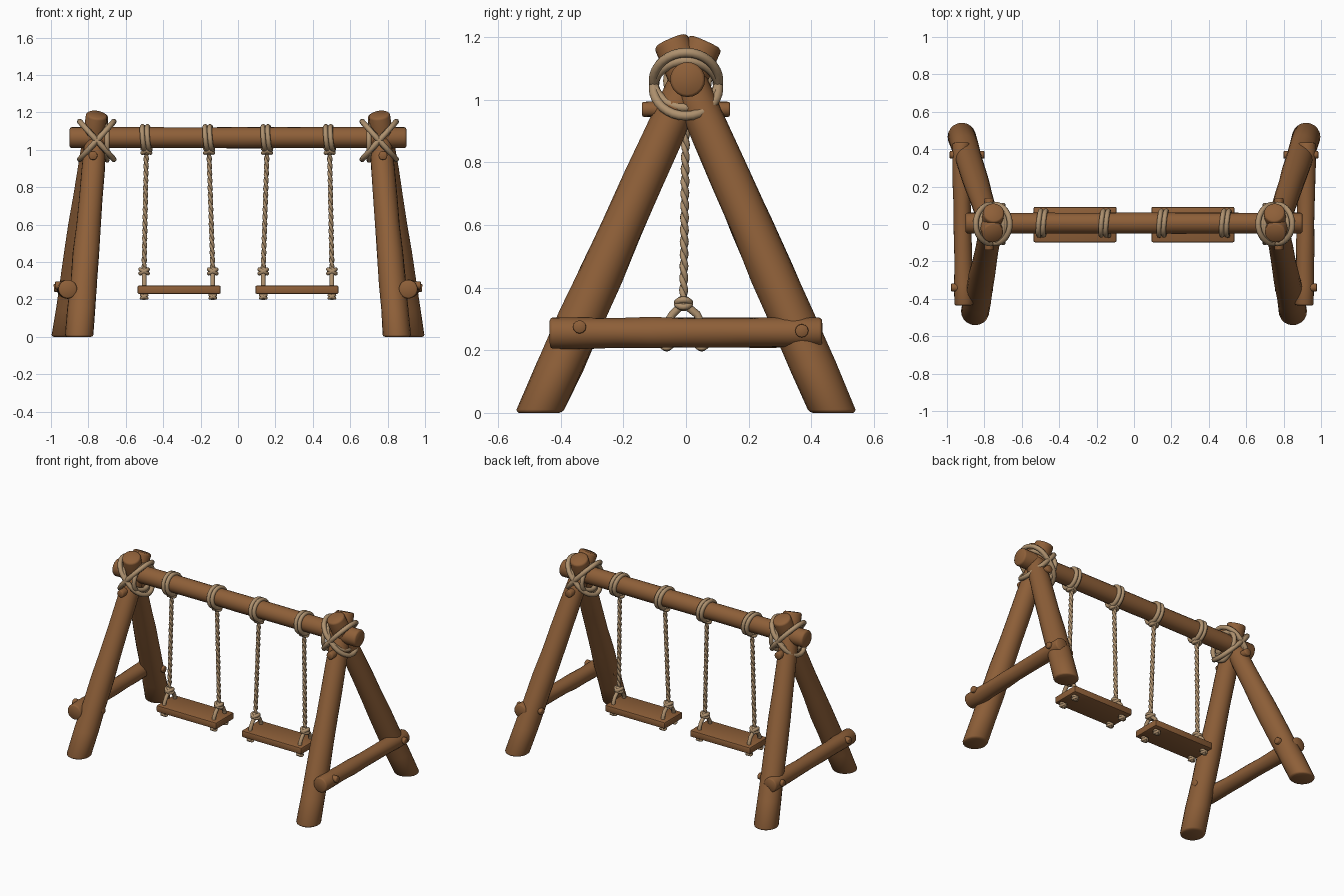
import bpy, bmesh, math, random
from mathutils import Vector

random.seed(4)
if "Cube" in bpy.data.objects:
    bpy.data.objects.remove(bpy.data.objects["Cube"], do_unlink=True)


def material(name, rgb):
    m = bpy.data.materials.new(name)
    m.use_nodes = True
    m.diffuse_color = (*rgb, 1)
    m.node_tree.nodes["Principled BSDF"].inputs["Base Color"].default_value = (*rgb, 1)
    return m


WOOD = material("brown wood", (0.27, 0.115, 0.04))
ROPE = material("tan rope", (0.42, 0.28, 0.155))
UP = Vector((0, 0, 1))


def finish(bm, name, mat, angle=40):
    bmesh.ops.recalc_face_normals(bm, faces=bm.faces)
    me = bpy.data.meshes.new(name)
    bm.to_mesh(me)
    bm.free()
    ob = bpy.data.objects.new(name, me)
    bpy.context.collection.objects.link(ob)
    me.materials.append(mat)
    bpy.ops.object.select_all(action='DESELECT')
    bpy.context.view_layer.objects.active = ob
    ob.select_set(True)
    bpy.ops.object.shade_smooth_by_angle(angle=math.radians(angle))
    return ob


def log(name, a, b, r0, r1, wobble=0.03, start_axis=None, sides=20):
    """Slightly uneven round timber with softened ends."""
    a, b = Vector(a), Vector(b)
    d = (b - a).normalized()
    length = (b - a).length
    edge = 0.2 * min(r0, r1)
    inner = [i / 8 for i in range(1, 8)]
    stops = [0, edge * 0.4 / length, edge / length] + inner + [1 - edge / length, 1 - edge * 0.4 / length, 1]
    shrink = {0: 0.84, 1: 0.95, len(stops) - 2: 0.95, len(stops) - 1: 0.84}
    bm = bmesh.new()
    rings = []
    for i, t in enumerate(stops):
        axis = (start_axis or d).lerp(d, min(1, t * 4)).normalized()
        u = axis.cross(UP if abs(axis.z) < 0.6 else Vector((1, 0, 0))).normalized()
        v = axis.cross(u)
        middle = 2 < i < len(stops) - 3
        r = (r0 + (r1 - r0) * t) * shrink.get(i, 1)
        if middle:
            r *= 1 + random.uniform(-wobble, wobble)
        phase = random.uniform(0, 6) if middle else 0
        ring = []
        for k in range(sides):
            w = math.tau * k / sides
            rr = r * (1 + (wobble * 0.6 * math.sin(3 * w + phase) if middle else 0))
            ring.append(bm.verts.new(a.lerp(b, t) + u * rr * math.cos(w) + v * rr * math.sin(w)))
        rings.append(ring)
    for p, q in zip(rings, rings[1:]):
        for k in range(sides):
            n = (k + 1) % sides
            bm.faces.new((p[k], p[n], q[n], q[k]))
    bm.faces.new(rings[0])
    bm.faces.new(rings[-1])
    return finish(bm, name, WOOD, 50)


def cord(name, points, r, closed=False):
    """Round rope along a path, as a mesh."""
    cu = bpy.data.curves.new(name, 'CURVE')
    cu.dimensions = '3D'
    cu.bevel_depth = r
    cu.bevel_resolution = 2
    cu.use_fill_caps = True
    sp = cu.splines.new('POLY')
    sp.points.add(len(points) - 1)
    for p, co in zip(sp.points, points):
        p.co = (*co, 1)
    sp.use_cyclic_u = closed
    tmp = bpy.data.objects.new(name, cu)
    bpy.context.collection.objects.link(tmp)
    me = bpy.data.meshes.new_from_object(tmp.evaluated_get(bpy.context.evaluated_depsgraph_get()))
    bpy.data.objects.remove(tmp, do_unlink=True)
    bm = bmesh.new()
    bm.from_mesh(me)
    return finish(bm, name, ROPE, 60)


def ring_path(c, u, v, n=32):
    """Closed ellipse around c with half axes u and v."""
    return [Vector(c) + Vector(u) * math.cos(math.tau * k / n) + Vector(v) * math.sin(math.tau * k / n)
            for k in range(n)]


def knot(name, c, r):
    """Lumpy rope knot: a ball with two crossed coils."""
    bm = bmesh.new()
    bmesh.ops.create_uvsphere(bm, u_segments=12, v_segments=8, radius=r * 0.9)
    bmesh.ops.translate(bm, verts=bm.verts, vec=c)
    finish(bm, name, ROPE, 60)
    for s in (-1, 1):
        cord(name + "_coil", ring_path(c, (r * 0.75, 0, s * r * 0.4), (0, r * 0.75, 0), 16), r * 0.38, True)


def twisted(name, a, b, r):
    """Two strands wound around each other."""
    a, b = Vector(a), Vector(b)
    n = max(8, int((b - a).length / 0.011))
    for s in (0, math.pi):
        pts = []
        for k in range(n + 1):
            w = s + k * 0.9
            pts.append(a.lerp(b, k / n) + Vector((math.cos(w), math.sin(w), 0)) * r * 0.4)
        cord(name, pts, r * 0.68)


# Top beam
BEAM_Z = 1.065
log("top_beam", (-0.9, 0.005, BEAM_Z), (0.9, 0.005, BEAM_Z), 0.056, 0.056, 0.02)

# End frames: crossed legs, crossbar, pegs, lashing
for side, s in (("left", 1), ("right", -1)):
    log(side + "_front_leg", (s * 0.85, -0.47, 0), (s * 0.75, 0.062, 1.185), 0.076, 0.057, start_axis=UP)
    log(side + "_back_leg", (s * 0.922, 0.47, 0), (s * 0.755, -0.05, 1.19), 0.076, 0.057, start_axis=UP)
    log(side + "_crossbar", (s * 0.91, -0.435, 0.255), (s * 0.925, 0.435, 0.258), 0.05, 0.046, 0.04)
    log(side + "_front_peg", (s * 0.755, -0.34, 0.268), (s * 0.978, -0.34, 0.275), 0.021, 0.021, sides=12)
    log(side + "_back_peg", (s * 0.8, 0.37, 0.265), (s * 0.985, 0.37, 0.262), 0.021, 0.021, sides=12)
    log(side + "_top_peg", (s * 0.775, -0.14, 0.97), (s * 0.775, 0.14, 0.97), 0.024, 0.024, sides=12)
    for tilt in (-1, 1):
        for shift in (-0.013, 0.013):
            cord(side + "_lashing",
                 ring_path((s * 0.755 + shift, 0, 1.05 + tilt * shift),
                           (tilt * 0.078, 0, 0.088), (0, 0.104, 0)), 0.015, True)
    # Lower sling that comes to a point under the crossing
    cord(side + "_lashing_sling",
         [(s * 0.70, 0.1 * math.sin(w) * (1 if math.cos(w) > 0 else abs(math.sin(w)) ** 0.4),
           1.045 + (0.085 if math.cos(w) > 0 else 0.1) * math.cos(w))
          for w in [math.tau * k / 32 for k in range(32)]], 0.014, True)

# Swings
for side, s in (("left", 1), ("right", -1)):
    bm = bmesh.new()
    bmesh.ops.create_cube(bm, size=1)
    bmesh.ops.scale(bm, verts=bm.verts, vec=(0.445, 0.19, 0.045))
    bmesh.ops.translate(bm, verts=bm.verts, vec=(s * 0.315, -0.003, 0.252))
    bmesh.ops.bevel(bm, geom=bm.edges[:], offset=0.009, segments=2, affect='EDGES', profile=0.5)
    finish(bm, side + "_seat", WOOD)
    for where, top, low in (("inner", 0.155, 0.135), ("outer", 0.49, 0.502)):
        name = side + "_" + where
        x0, x1 = s * top, s * low
        # Coils around the beam
        for dx in (-0.014, 0.012):
            cord(name + "_beam_coil", ring_path((x0 + dx, 0.005, BEAM_Z - 0.004), (0.006, 0.065, 0),
                                                (-0.006, 0, 0.064)), 0.0135, True)
        knot(name + "_top_knot", (x0, 0, 0.995), 0.029)
        twisted(name + "_rope", (x0, 0, 0.99), (x1, -0.008, 0.36), 0.0135)
        knot(name + "_fork_knot", (x1, -0.008, 0.35), 0.028)
        # Forked ends through the seat
        for y in (-0.062, 0.05):
            cord(name + "_fork", [(x1, -0.008, 0.35), (x1, y * 0.7, 0.315), (x1, y, 0.285), (x1, y, 0.215)], 0.0125)
            knot(name + "_seat_knot", (x1, y, 0.215), 0.021)
